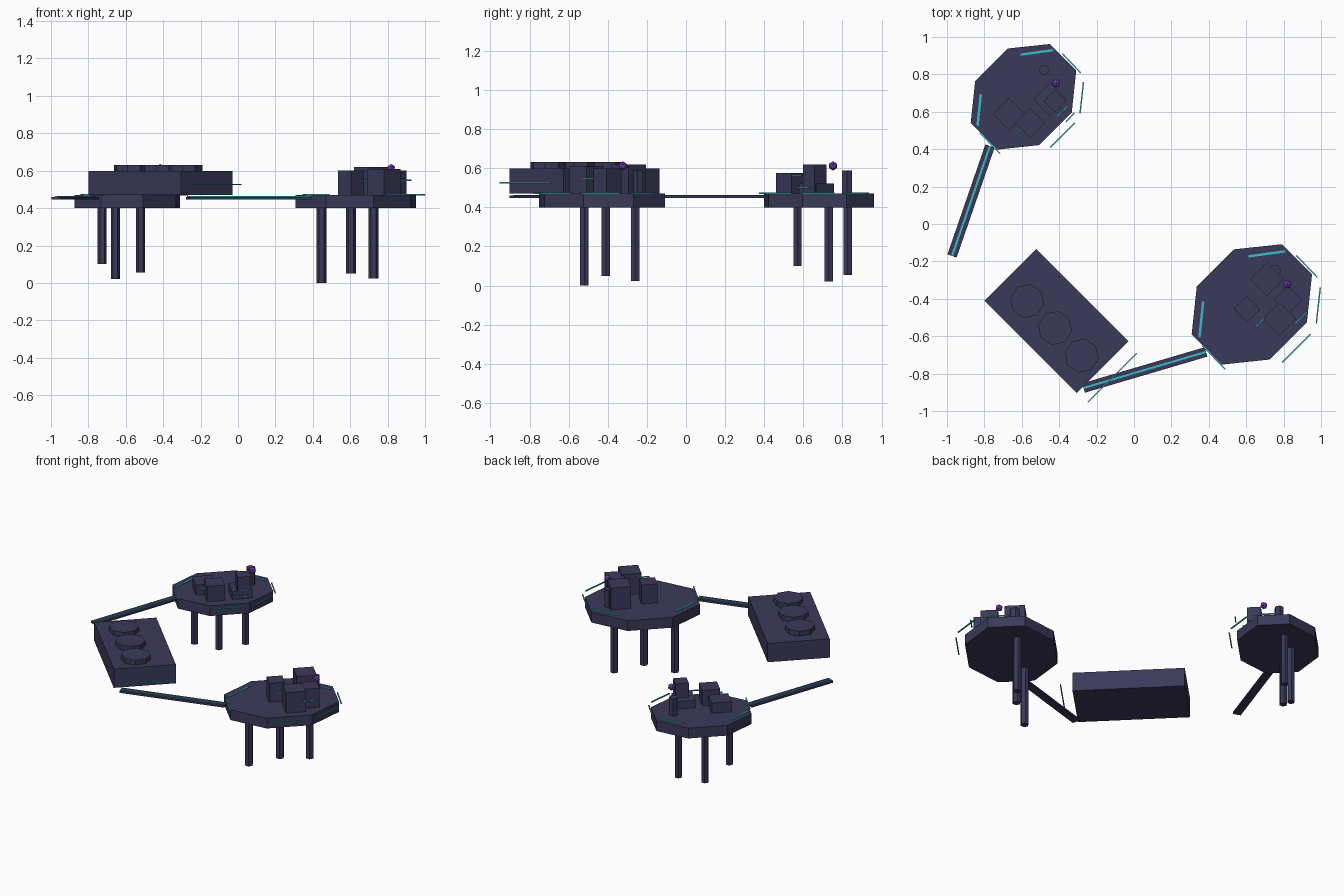
import bpy, math
from mathutils import Vector, Matrix

old = bpy.data.objects.get("Cube")
if old:
    bpy.data.objects.remove(old, do_unlink=True)


def material(name, rgb):
    m = bpy.data.materials.new(name)
    m.use_nodes = True
    m.diffuse_color = (*rgb, 1)
    m.node_tree.nodes["Principled BSDF"].inputs["Base Color"].default_value = (*rgb, 1)
    return m


DARK = material("dark_slate", (0.043, 0.041, 0.1))
TEAL = material("glowing_teal", (0.04, 0.5, 0.58))
PURPLE = material("orb_purple", (0.2, 0.05, 0.48))
DIAG = math.radians(45)


def finish(name, mat):
    ob = bpy.context.object
    ob.name = name
    ob.data.materials.append(mat)
    return ob


def box(name, x, y, z0, z1, sx, sy, mat=DARK, turn=DIAG):
    bpy.ops.mesh.primitive_cube_add(size=1)
    ob = finish(name, mat)
    ob.data.transform(Matrix.Translation((x, y, (z0 + z1) / 2)) @ Matrix.Rotation(turn, 4, 'Z')
                      @ Matrix.Diagonal((sx, sy, z1 - z0, 1)))
    return ob


def prism(name, x, y, z0, z1, rx, ry, sides, turn=0.0):
    bpy.ops.mesh.primitive_cylinder_add(vertices=sides, radius=1, depth=1)
    ob = finish(name, DARK)
    ob.data.transform(Matrix.Translation((x, y, (z0 + z1) / 2)) @ Matrix.Rotation(turn, 4, 'Z')
                      @ Matrix.Diagonal((rx, ry, z1 - z0, 1))
                      @ Matrix.Rotation(math.pi / sides, 4, 'Z'))
    return ob


def bar(name, a, b, z0, z1, width, mat):
    """Straight bar on the ground plan from a to b."""
    a, b = Vector(a), Vector(b)
    d, c = b - a, (a + b) / 2
    return box(name, c.x, c.y, z0, z1, d.length, width, mat, math.atan2(d.y, d.x))


# Light strips around each platform rim, relative to its centre: ends and width
RIM = [((-.018, .257), (.179, .284), .013), ((.238, .262), (.350, .145), .007),
       ((.366, .091), (.345, -.101), .007), ((.313, -.160), (.163, -.310), .007),
       ((-.265, -.219), (-.142, -.347), .007), ((-.280, -.176), (-.260, .016), .013)]


def platform(name, x, y, s, leg_r, legs, blocks, tower, orb, windows):
    prism(name + "_deck", x, y, .40, .47, .369 * s, .298 * s, 8, DIAG)
    for i, (lx, ly, lz) in enumerate(legs):
        prism(f"{name}_leg_{i}", lx, ly, lz, .41, leg_r, leg_r, 6)
    for i, (bx, by, top, half) in enumerate(blocks):
        side = half * math.sqrt(2)
        box(f"{name}_building_{i}", bx, by, .465, top, side, side)
    prism(name + "_tower", *tower, .465, .588, .033 * s, .033 * s, 6)
    bpy.ops.mesh.primitive_ico_sphere_add(subdivisions=1, radius=.024, location=(*orb, .612))
    finish(name + "_orb", PURPLE)
    for i, (a, b, w) in enumerate(RIM):
        a, b = [(x + p[0] * s, y + p[1] * s) for p in (a, b)]
        bar(f"{name}_rim_light_{i}", a, b, .468, .475, w, TEAL)
    for i, (a, b, z) in enumerate(windows):
        bar(f"{name}_window_light_{i}", a, b, z - .004, z + .004, .007, TEAL)


platform("large_platform", .63, -.43, 1.0, .026,
         legs=[(.447, -.52, 0), (.604, -.41, .05), (.725, -.26, .024)],
         blocks=[(.711, -.294, .62, .09), (.823, -.406, .60, .077),
                 (.604, -.455, .60, .07), (.78, -.508, .61, .088)],
         tower=(.754, -.25), orb=(.818, -.323),
         windows=[((.652, -.55), (.70, -.497), .55), ((.86, -.535), (.925, -.47), .55)])

platform("small_platform", -.591, .68, .877, .024,
         legs=[(-.727, .57, .10), (-.655, .73, .02), (-.521, .827, .055)],
         blocks=[(-.668, .588, .54, .088), (-.556, .54, .575, .08),
                 (-.45, .668, .523, .09), (-.422, .658, .62, .06)],
         tower=(-.481, .823), orb=(-.417, .752),
         windows=[((-.417, .572), (-.353, .631), .50), ((-.364, .545), (-.32, .593), .565),
                  ((-.62, .492), (-.599, .513), .53)])

# Machine block with three round caps and a light strip at its front
box("machine_block", -.414, -.519, .47, .598, .39, .697)
for i, (x, y) in enumerate([(-.572, -.412), (-.422, -.556), (-.28, -.704)]):
    prism(f"machine_cap_{i}", x, y, .59, .631, .092, .092, 8, .2)
bar("machine_light", (-.246, -.952), (.016, -.69), .523, .53, .007, TEAL)

# Walkways with a light line down the middle
for name, a, b in [("front_walkway", (-.27, -.877), (.385, -.684)),
                   ("back_walkway", (-.973, -.171), (-.77, .417))]:
    bar(name, a, b, .447, .46, .052, DARK)
    bar(name + "_light", a, b, .458, .464, .011, TEAL)
